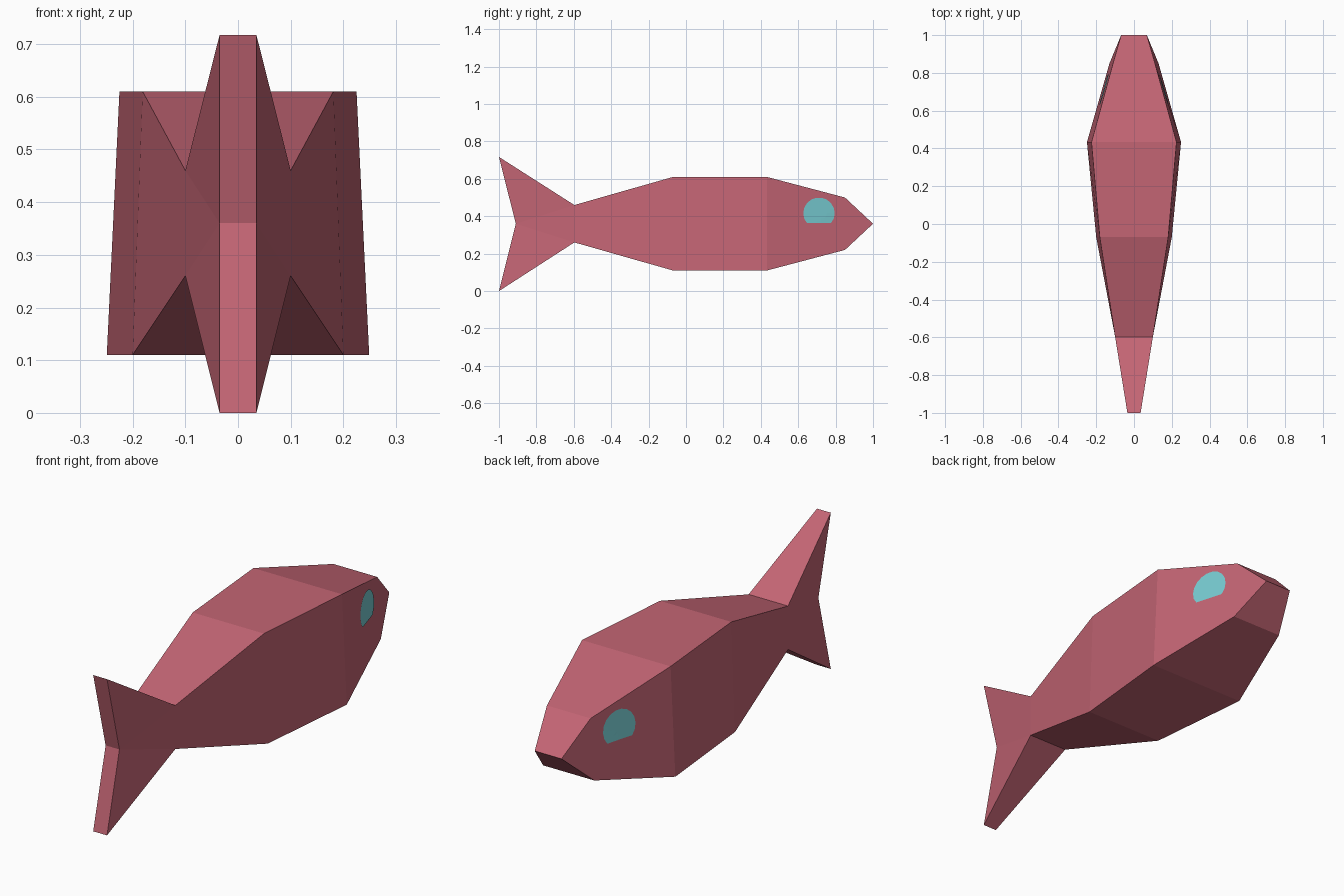
import bpy, bmesh, math
from mathutils import Vector
from mathutils.bvhtree import BVHTree

if "Cube" in bpy.data.objects:
    bpy.data.objects.remove(bpy.data.objects["Cube"])


def material(name, color):
    m = bpy.data.materials.new(name)
    m.diffuse_color = (*color, 1)
    m.use_nodes = True
    m.node_tree.nodes["Principled BSDF"].inputs["Base Color"].default_value = m.diffuse_color
    return m


def finish(bm, name, mat):
    me = bpy.data.meshes.new(name)
    bm.to_mesh(me)
    bm.free()
    me.materials.append(mat)
    ob = bpy.data.objects.new(name, me)
    bpy.context.collection.objects.link(ob)
    return ob


rose = material("rose_red", (0.55, 0.13, 0.175))
teal = material("teal", (0.185, 0.60, 0.64))

# Side outline of the fish: y, z, half width
outline = [
    (-1.0, 0.717, 0.035), (-0.597, 0.46, 0.10), (-0.07, 0.61, 0.181),
    (0.433, 0.61, 0.225), (0.85, 0.50, 0.111), (1.0, 0.36, 0.068),
    (0.85, 0.22, 0.13), (0.433, 0.11, 0.249), (-0.07, 0.11, 0.20),
    (-0.597, 0.26, 0.10), (-1.0, 0.0, 0.035), (-0.91, 0.36, 0.035),
]
side_faces = [(0, 1, 11), (1, 9, 11), (9, 10, 11),
              (1, 2, 8, 9), (2, 3, 7, 8), (3, 4, 5, 6, 7)]

# Body and tail: two mirrored sides joined by a rim
bm = bmesh.new()
sides = [[bm.verts.new((s * w, y, z)) for y, z, w in outline] for s in (-1, 1)]
for side in sides:
    for f in side_faces:
        bm.faces.new([side[i] for i in f])
left, right = sides
for i in range(len(outline)):
    j = (i + 1) % len(outline)
    bm.faces.new((left[i], left[j], right[j], right[i]))
bmesh.ops.recalc_face_normals(bm, faces=bm.faces)
tree = BVHTree.FromBMesh(bm)
finish(bm, "fish_body", rose)

# Eyes: thin plates laid on the cheeks, flat along the lower edge
N, RINGS, CY, CZ, R, FLOOR = 18, 4, 0.711, 0.416, 0.084, 0.364
for s, name in ((-1, "left_eye"), (1, "right_eye")):
    bm = bmesh.new()

    def on_cheek(y, z):
        hit = tree.ray_cast(Vector((s, y, z)), Vector((-s, 0, 0)))[0]
        return bm.verts.new(hit + Vector((s * 0.004, 0, 0)))

    centre = on_cheek(CY, CZ)
    previous = None
    for k in range(1, RINGS + 1):
        t = k / RINGS
        ring = []
        for i in range(N):
            a = 2 * math.pi * i / N
            dz = max(R * math.sin(a), FLOOR - CZ)
            ring.append(on_cheek(CY + t * R * math.cos(a), CZ + t * dz))
        for i in range(N):
            j = (i + 1) % N
            if previous:
                f = (previous[i], ring[i], ring[j], previous[j])
            else:
                f = (centre, ring[i], ring[j])
            bm.faces.new(f if s > 0 else f[::-1])
        previous = ring
    finish(bm, name, teal)
